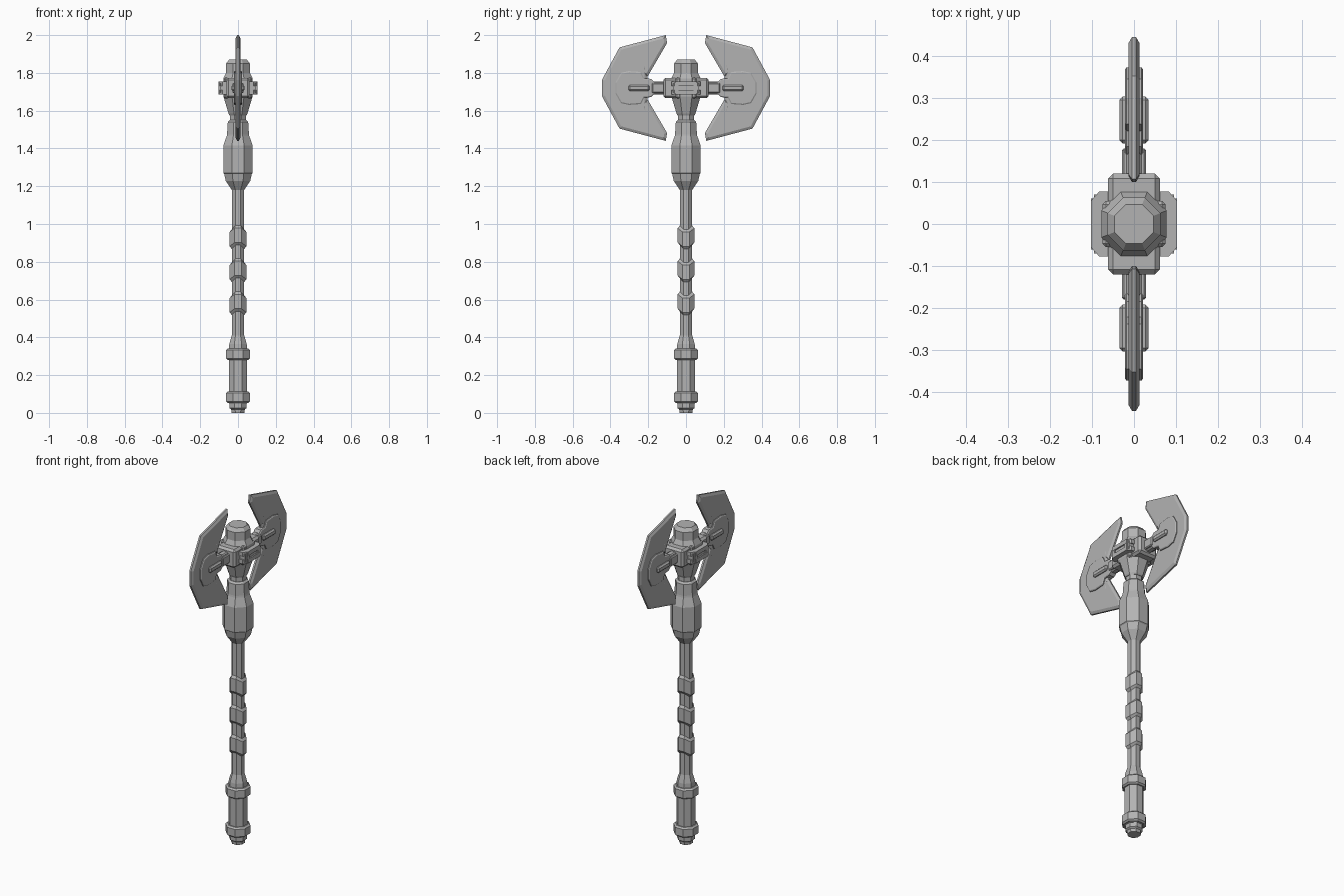
import bpy, bmesh, math
from mathutils import Vector

if "Cube" in bpy.data.objects:
    bpy.data.objects.remove(bpy.data.objects["Cube"])

steel = bpy.data.materials.new("steel_grey")
steel.use_nodes = True
GREY = (0.45, 0.45, 0.45, 1)
steel.diffuse_color = GREY
steel.node_tree.nodes["Principled BSDF"].inputs["Base Color"].default_value = GREY

HUB = 1.72  # height of the head's centre


def finish(bm, name):
    bmesh.ops.recalc_face_normals(bm, faces=bm.faces[:])
    mesh = bpy.data.meshes.new(name)
    bm.to_mesh(mesh)
    bm.free()
    mesh.materials.append(steel)
    ob = bpy.data.objects.new(name, mesh)
    bpy.context.collection.objects.link(ob)
    return ob


def octagon_lathe(name, profile, wave=0):
    """Stack octagons given as (flat radius, height); wave dips the x sides."""
    bm = bmesh.new()
    rings = []
    for radius, z in profile:
        r = radius / math.cos(math.pi / 8)
        ring = []
        for i in range(8):
            a = (i + 0.5) * math.pi / 4
            # side corners share the height of the face they border
            dip = -wave * math.cos(2 * a)
            ring.append(bm.verts.new((r * math.cos(a), r * math.sin(a), z + dip)))
        rings.append(ring)
    for low, high in zip(rings, rings[1:]):
        for i in range(8):
            j = (i + 1) % 8
            bm.faces.new((low[i], low[j], high[j], high[i]))
    bm.faces.new(rings[0][::-1])
    bm.faces.new(rings[-1])
    return finish(bm, name)


def box(name, centre, size, bevel=0):
    bm = bmesh.new()
    bmesh.ops.create_cube(bm, size=1)
    for v in bm.verts:
        v.co = Vector(centre) + v.co * Vector(size)
    if bevel:
        bmesh.ops.bevel(bm, geom=bm.edges[:], offset=bevel, segments=1,
                        affect='EDGES', profile=0.5)
    return finish(bm, name)


def plate(name, outline, rim, thick, slope, side):
    """Plate in the yz plane whose faces rise from a thin rim."""
    bm = bmesh.new()
    base = bm.faces.new([bm.verts.new((-rim, side * y, HUB + z)) for y, z in outline])
    ext = bmesh.ops.extrude_face_region(bm, geom=[base], use_keep_orig=True)
    for v in ext["geom"]:
        if isinstance(v, bmesh.types.BMVert):
            v.co.x = rim
    bmesh.ops.recalc_face_normals(bm, faces=bm.faces[:])
    caps = [f for f in bm.faces if abs(f.normal.x) > 0.9]
    bmesh.ops.inset_region(bm, faces=caps, thickness=slope, depth=0,
                           use_even_offset=True)
    for f in caps:
        for v in f.verts:
            v.co.x = math.copysign(thick, v.co.x)
    return finish(bm, name)


def mirrored(half):
    """Complete an outline below its centre line."""
    return half + [(y, -z) for y, z in reversed(half)]


# Handle
octagon_lathe("pommel", [(.034, 0), (.036, .018), (.045, .025), (.045, .06)])
octagon_lathe("lower_grip", [(.048, .05), (.048, .34), (.046, .365), (.033, .41)])
for name, z in (("pommel_ring", .083), ("grip_ring", .31)):
    octagon_lathe(name, [(.054, z - .03), (.063, z - .022), (.063, z + .022), (.054, z + .03)])
octagon_lathe("shaft", [(.033, .38), (.033, 1.2)])
for i in range(3):
    z = .58 + .175 * i
    octagon_lathe(f"wrap_band_{i + 1}", [(.033, z - .052), (.044, z - .038),
                                         (.044, z + .038), (.033, z + .052)], wave=.014)

# Socket, neck and head core
octagon_lathe("socket", [(.033, 1.18), (.065, 1.228), (.073, 1.265), (.078, 1.27),
                         (.078, 1.415), (.06, 1.465), (.058, 1.475), (.054, 1.54),
                         (.044, 1.55)])
octagon_lathe("neck", [(.042, 1.54), (.042, 1.61)])
octagon_lathe("head_core", [(.045, 1.575), (.05, 1.585), (.077, 1.675), (.078, 1.77),
                            (.063, 1.80), (.063, 1.85), (.047, 1.87)])

# Crossing hub blocks
box("hub_block", (0, 0, HUB), (.124, .24, .108), .012)
box("cheek_core", (0, 0, HUB), (.19, .14, .05))
box("cheek_frame", (0, 0, HUB), (.15, .11, .112), .008)


def cheek_rail(name, z):
    # Block with chamfered corners in plan
    bm = bmesh.new()
    plan = [(sx * x, sy * y) for sx, sy, pts in (
        (1, 1, ((.103, .055), (.083, .077))), (-1, 1, ((.083, .077), (.103, .055))),
        (-1, -1, ((.103, .055), (.083, .077))), (1, -1, ((.083, .077), (.103, .055))))
        for x, y in pts]
    face = bm.faces.new([bm.verts.new((x, y, z - .012)) for x, y in plan])
    ext = bmesh.ops.extrude_face_region(bm, geom=[face], use_keep_orig=True)
    for v in ext["geom"]:
        if isinstance(v, bmesh.types.BMVert):
            v.co.z += .024
    finish(bm, name)


cheek_rail("upper_cheek_rail", HUB + .022)
cheek_rail("lower_cheek_rail", HUB - .022)
for s in (1, -1):
    for t in (1, -1):
        box("cheek_end", (s * .09, t * .051, HUB), (.024, .02, .06))

# Blades, their raised plates and the arms that hold them
blade_half = [(.10, .238), (.107, .28), (.352, .215), (.445, .043)]
inner_half = [(.205, .058), (.236, .075), (.228, .125), (.205, .16)]
blade_outline = mirrored(blade_half) + mirrored(inner_half)[::-1]
plate_half = [(.165, .03), (.185, .048), (.222, .052), (.238, .085),
              (.285, .088), (.30, .09), (.345, .08), (.373, .03)]
for s, end in ((1, "back"), (-1, "front")):
    plate(f"{end}_blade", blade_outline, .005, .013, .014, s)
    plate(f"{end}_blade_plate", mirrored(plate_half), .018, .022, .006, s)
    box(f"{end}_arm", (0, s * .147, HUB), (.058, .066, .054), .005)
    box(f"{end}_tongue", (0, s * .17, HUB), (.036, .12, .07), .006)
    box(f"{end}_rib", (0, s * .248, HUB), (.07, .112, .034), .008)
